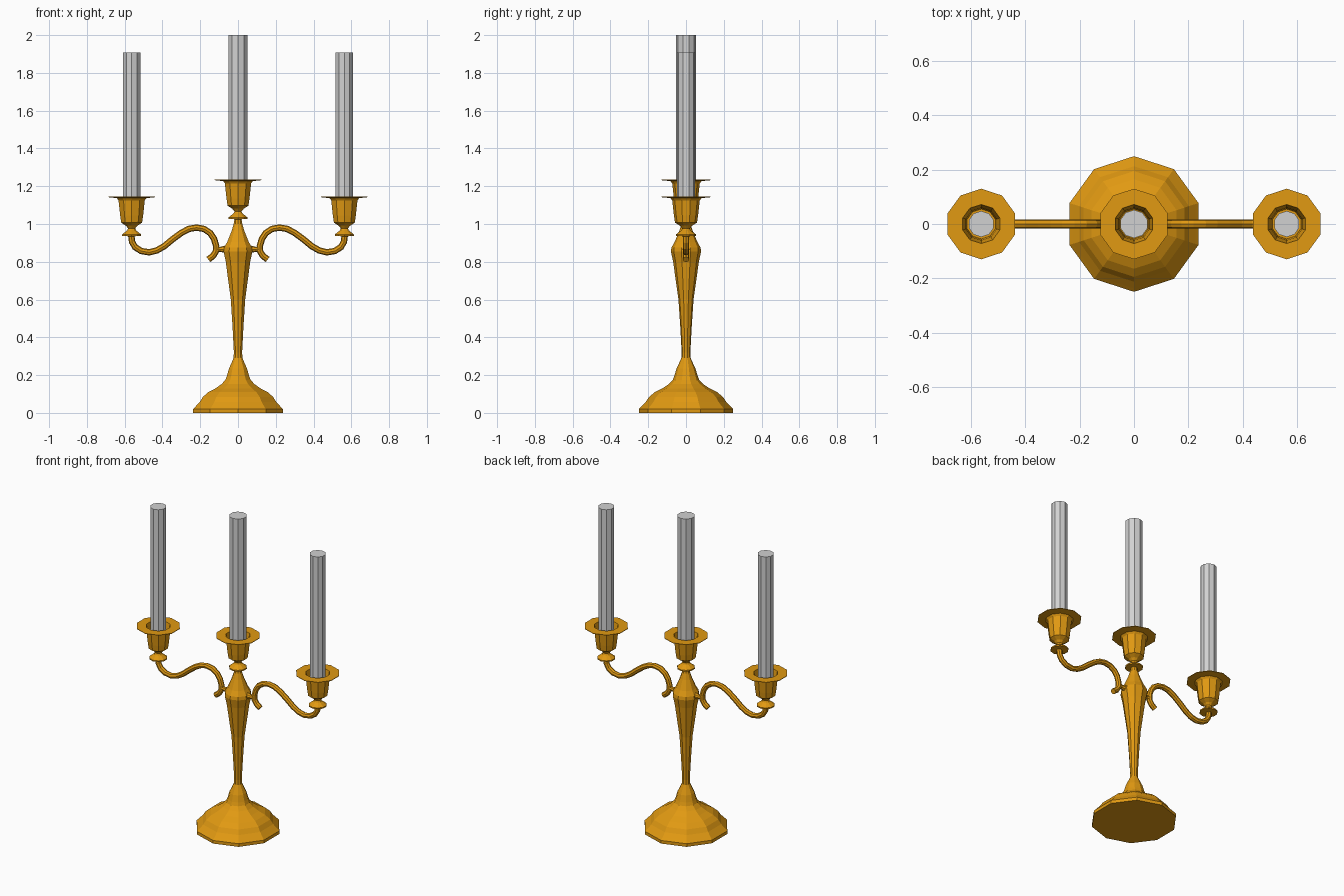
import bpy, bmesh, math
from mathutils import Vector

if "Cube" in bpy.data.objects:
    bpy.data.objects.remove(bpy.data.objects["Cube"])

SIDES = 10


def material(name, rgb):
    m = bpy.data.materials.new(name)
    m.diffuse_color = (*rgb, 1)
    m.use_nodes = True
    m.node_tree.nodes["Principled BSDF"].inputs["Base Color"].default_value = m.diffuse_color
    return m


GOLD = material("gold metal", (0.75, 0.32, 0.006))
WAX = material("pale wax", (0.64, 0.64, 0.64))


def skin(name, rings, mat):
    """Join successive rings of points with quads and cap both ends."""
    bm = bmesh.new()
    vs = [[bm.verts.new(p) for p in r] for r in rings]
    n = len(vs[0])
    for a, b in zip(vs, vs[1:]):
        for i in range(n):
            j = (i + 1) % n
            bm.faces.new((a[i], a[j], b[j], b[i]))
    bm.faces.new(vs[0][::-1])
    bm.faces.new(vs[-1])
    bmesh.ops.recalc_face_normals(bm, faces=bm.faces)
    me = bpy.data.meshes.new(name)
    bm.to_mesh(me)
    bm.free()
    me.materials.append(mat)
    ob = bpy.data.objects.new(name, me)
    bpy.context.collection.objects.link(ob)
    return ob


def lathe(name, profile, mat, x=0.0, z0=0.0):
    """Ten-sided turned part from (radius, height) points."""
    rings = []
    for r, z in profile:
        rings.append([(x + r * math.cos(math.pi / 2 + math.tau * i / SIDES),
                       r * math.sin(math.pi / 2 + math.tau * i / SIDES), z0 + z)
                      for i in range(SIDES)])
    return skin(name, rings, mat)


def tube(name, path, radii, side, n=8):
    """Round bar along (x, z) points, mirrored by side."""
    pts = [Vector((side * x, 0, z)) for x, z in path]
    rings = []
    for k, p in enumerate(pts):
        t = (pts[min(k + 1, len(pts) - 1)] - pts[max(k - 1, 0)]).normalized()
        u = Vector((0, 1, 0))
        w = t.cross(u)
        rings.append([p + radii[k] * (math.cos(math.tau * i / n) * u
                                      + math.sin(math.tau * i / n) * w)
                      for i in range(n)])
    return skin(name, rings, GOLD)


# Foot and column
lathe("foot_and_column", [
    (0.25, 0), (0.25, 0.02), (0.238, 0.032), (0.213, 0.058), (0.195, 0.085),
    (0.165, 0.11), (0.125, 0.13), (0.092, 0.152), (0.07, 0.175), (0.062, 0.195),
    (0.05, 0.235), (0.036, 0.265), (0.025, 0.29), (0.023, 0.32), (0.03, 0.45),
    (0.04, 0.60), (0.057, 0.72), (0.068, 0.80), (0.08, 0.855), (0.077, 0.875),
    (0.06, 0.905), (0.035, 0.965), (0.024, 1.0), (0.018, 1.035)], GOLD)

# Candle cup with drip plate and hollow socket, heights from its underside
CUP = [(0.02, 0), (0.053, 0.002), (0.053, 0.01), (0.024, 0.032), (0.02, 0.042),
       (0.032, 0.056), (0.058, 0.072), (0.064, 0.11), (0.073, 0.19),
       (0.082, 0.202), (0.13, 0.207), (0.13, 0.21), (0.072, 0.21),
       (0.06, 0.15), (0.055, 0.08)]


def cup_and_candle(label, x, z0, radius, top):
    lathe(label + "_candle_cup", CUP, GOLD, x, z0)
    lathe(label + "_candle", [(radius, z0 + 0.085), (radius, top)], WAX, x)


cup_and_candle("centre", 0, 1.025, 0.052, 2.0)

# Curved arms ending in a small hook, with a short bar to the column
ARM = [(0.565, 0.94), (0.561, 0.905), (0.545, 0.878), (0.513, 0.857),
       (0.47, 0.85), (0.43, 0.86), (0.39, 0.883), (0.345, 0.92), (0.3, 0.953),
       (0.26, 0.974), (0.22, 0.981), (0.18, 0.974), (0.147, 0.952),
       (0.127, 0.922), (0.116, 0.885), (0.117, 0.855), (0.131, 0.832),
       (0.157, 0.812)]
for label, s in (("left", -1), ("right", 1)):
    cup_and_candle(label, s * 0.563, 0.935, 0.048, 1.907)
    tube(label + "_arm", ARM, [0.017] * len(ARM), s)
    tube(label + "_arm_joint", [(0.05, 0.866), (0.075, 0.866), (0.095, 0.866), (0.116, 0.868)],
         [0.024, 0.018, 0.013, 0.016], s)
